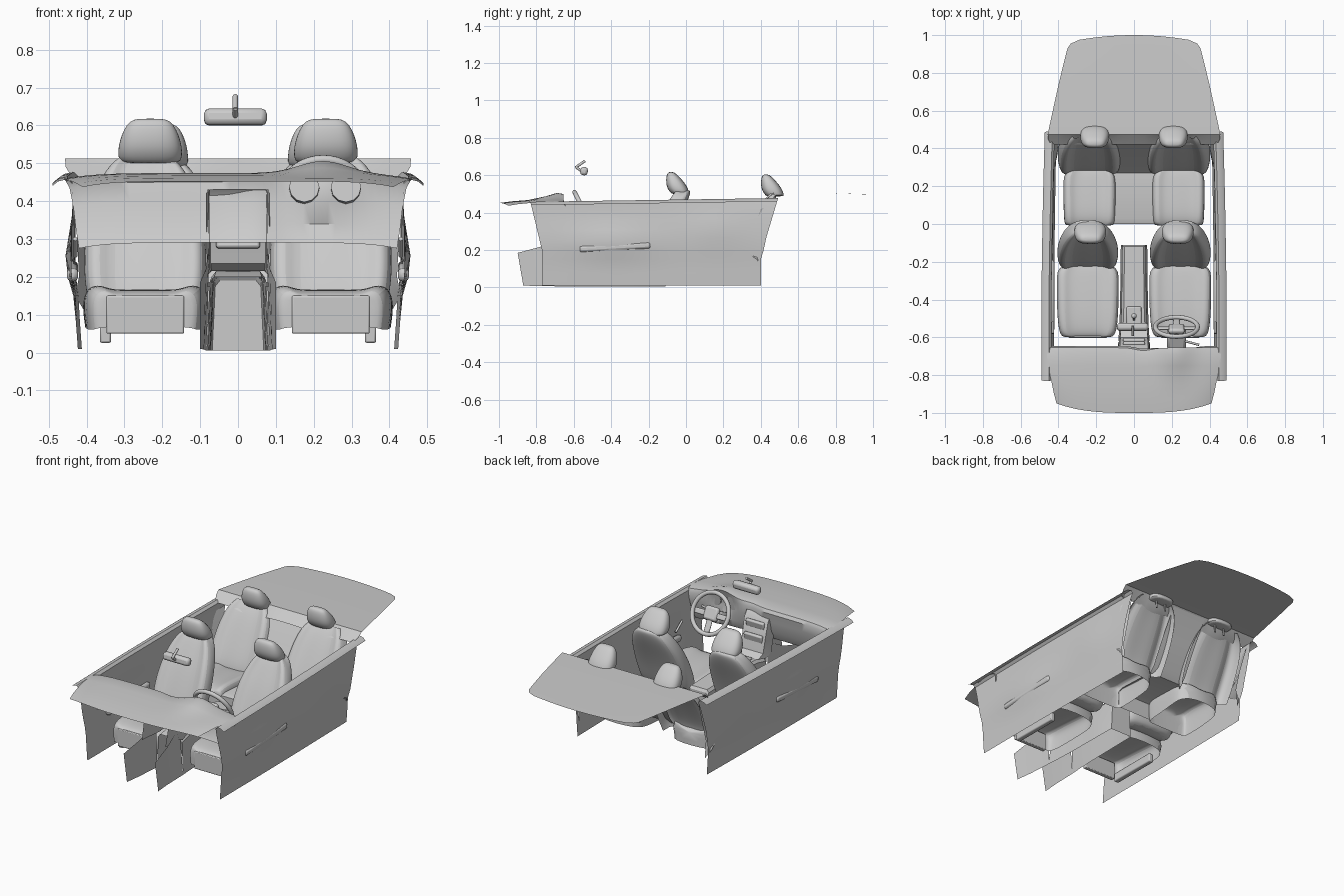
import bpy, bmesh, math
from mathutils import Vector, Matrix

if "Cube" in bpy.data.objects:
    bpy.data.objects.remove(bpy.data.objects["Cube"])


def finish(ob, sub=0, angle=40):
    bpy.context.view_layer.objects.active = ob
    for o in bpy.context.selected_objects:
        o.select_set(False)
    ob.select_set(True)
    bpy.ops.object.shade_smooth_by_angle(angle=math.radians(angle))
    if sub:
        m = ob.modifiers.new("smooth", 'SUBSURF')
        m.levels = m.render_levels = sub
    return ob


def loft(name, rows, closed=False, caps=(False, False), sub=0, angle=40):
    """Skin equal-length rows of points into one surface."""
    bm = bmesh.new()
    vs = [[bm.verts.new(p) for p in r] for r in rows]
    n = len(rows[0])
    for a, b in zip(vs, vs[1:]):
        for i in range(n if closed else n - 1):
            j = (i + 1) % n
            bm.faces.new((a[i], a[j], b[j], b[i]))
    for use, r in zip(caps, (vs[0], vs[-1])):
        if use:
            bm.faces.new(r)
    bmesh.ops.recalc_face_normals(bm, faces=bm.faces)
    me = bpy.data.meshes.new(name)
    bm.to_mesh(me)
    bm.free()
    ob = bpy.data.objects.new(name, me)
    bpy.context.collection.objects.link(ob)
    return finish(ob, sub, angle)


def box(name, loc, size, rot=(0, 0, 0), bevel=0.006):
    bpy.ops.mesh.primitive_cube_add(size=1, location=loc, rotation=rot)
    ob = bpy.context.object
    ob.name = name
    ob.scale = size
    bpy.ops.object.transform_apply(location=False, rotation=False, scale=True)
    m = ob.modifiers.new("bevel", 'BEVEL')
    m.width, m.segments = bevel, 2
    return finish(ob)


def rod(name, a, b, r):
    a, b = Vector(a), Vector(b)
    bpy.ops.mesh.primitive_cylinder_add(vertices=12, radius=r, depth=(b - a).length, location=(a + b) / 2)
    ob = bpy.context.object
    ob.name = name
    ob.rotation_euler = (b - a).to_track_quat('Z', 'Y').to_euler()
    return finish(ob)


def bump(x, c, w):
    return math.exp(-((x - c) / w) ** 2)


def lerp(a, b, t):
    return a + (b - a) * t


# Door panels: profile swept front to back, with rolled top ledge and pocket bulge
door_prof = [(.49, .44), (.475, .452), (.45, .458), (.437, .445), (.436, .40), (.438, .35),
             (.440, .30), (.440, .25), (.438, .20), (.432, .15), (.428, .08), (.423, .01)]
for s, side in ((-1, "left"), (1, "right")):
    rows = []
    for x, z in door_prof:
        y0 = lerp(-.77, -.83, max(0, (z - .2) / .25))
        y1 = lerp(.40, .49, max(0, (z - .15) / .3))
        row = []
        for i in range(25):
            t = i / 24
            y = lerp(y0, y1, t)
            bulge = .016 * bump(y, -.4, .22) * bump(z, .24, .07) + .008 * bump(y, .15, .15) * bump(z, .3, .08)
            taper = .03 * max(0, t - .3) ** 1.5 * (1 if z > .4 else .6)
            lift = .02 * t * (1 if z > .2 else 0)
            row.append((s * (x + bulge - taper), y, z + lift))
        rows.append(row)
    loft(side + "_door_panel", rows)
    box(side + "_armrest", (s * .437, -.38, .215), (.03, .38, .035), (math.radians(3), 0, 0), .012)
    rod(side + "_door_handle", (s * .43, -.58, .30), (s * .43, -.52, .255), .006)

# Dashboard: (y, z, half width); raised hood ahead of the driver
dash_prof = [(-1.0, .452, .41), (-.93, .461, .425), (-.85, .467, .438), (-.75, .472, .458), (-.69, .474, .46),
             (-.655, .468, .455), (-.645, .45, .445), (-.655, .40, .435), (-.665, .34, .428), (-.69, .29, .42)]
rows = []
for k, (y, z, w) in enumerate(dash_prof):
    row = []
    for i in range(41):
        u = i / 20 - 1
        x = u * w
        hood = bump(x, .225, .09)
        yy = y + (.05 * abs(u) ** 3 * max(0, (-.75 - y) / .25))
        zz = z - .015 * abs(u) ** 6
        if 3 <= k <= 5:
            zz += .032 * hood * (.5 if k == 3 else 1)
        if k in (6, 7):
            yy -= .03 * hood
        row.append((x, yy - .015 * bump(x, .05, .06) * (k > 4), zz))
    rows.append(row)
loft("dashboard", rows)
for x in (.175, .285):
    rod("gauge", (x, -.70, .437), (x, -.668, .432), .04)

# Centre stack and console, open underneath
stack = [(-.665, .43, .075), (-.64, .40, .075), (-.615, .30, .073), (-.60, .235, .072), (-.56, .215, .07)]
loft("centre_stack", [[(-w - .01, y - .06, z - .01), (-w, y, z), (w, y, z), (w + .01, y - .06, z - .01)]
                      for y, z, w in stack], angle=30)
for z in (.37, .30):
    box("stack_panel", (0, -.628 + (.34 - z) * .25, z), (.115, .02, .05), (math.radians(-14), 0, 0))
cons = [(-.62, .075, .20), (-.55, .07, .215), (-.44, .066, .215), (-.30, .064, .21), (-.12, .062, .205), (-.11, .06, .19)]
loft("console", [[(-w - .008, y, .005), (-w, y, z - .015), (-w + .012, y, z), (w - .012, y, z),
                  (w, y, z - .015), (w + .008, y, .005)] for y, w, z in cons], caps=(False, True), angle=30)
for s in (-1, 1):
    loft("console_side_panel", [[(s * .10, -.87, .01), (s * .10, -.90, .185)], [(s * .09, -.77, .008), (s * .085, -.77, .22)],
                                [(s * .083, -.62, .005), (s * .075, -.64, .29)]])
    loft("stack_side", [[(s * .075, -.77, .22), (s * .08, -.72, .43)], [(s * .073, -.60, .21), (s * .076, -.66, .43)]])
box("shift_plate", (0, -.495, .217), (.078, .115, .012))
rod("shift_lever", (0, -.51, .215), (0, -.49, .265), .005)
bpy.ops.mesh.primitive_uv_sphere_add(segments=16, ring_count=10, radius=.014, location=(0, -.487, .272))
bpy.context.object.name = "shift_knob"
finish(bpy.context.object)

# Seat parts
FR = (-1, -.93, -.72, -.55, 0, .55, .72, .93, 1)
RISE = (-.03, .01, .016, 0, .004, 0, .016, .01, -.03)


def cushion(name, cx, secs):
    rows = []
    for y, w, zb, zt in secs:
        k = min(1, (zt - zb) / .08)
        rows.append([(cx - w * .95, y, zb)] + [(cx + w * f, y, zt + r * k) for f, r in zip(FR, RISE)]
                    + [(cx + w * .95, y, zb)])
    loft(name, rows, caps=(True, True), sub=2)


def backrest(name, cx, secs, rear=True):
    rows = []
    for z, yf, yb, w in secs:
        d = w / .16
        ring = [(cx + w * f, yf - r * 1.3 * d, z + r * .4) for f, r in zip(FR, RISE)]
        if rear:
            ring += [(cx + w * f, yb - .02 * abs(f) ** 2, z) for f in (.9, .5, 0, -.5, -.9)]
        else:
            ring = [(cx - w, yb, z)] + ring + [(cx + w, yb, z)]
        rows.append(ring)
    loft(name, rows, closed=rear, caps=(rear, rear), sub=2)


def headrest(name, cx, y, z, w):
    prof = [(0, -.015, .045, .85), (.005, -.017, .05, 1), (.03, -.03, .056, 1.04), (.06, -.042, .05, .98),
            (.09, -.055, .036, .84), (.112, -.063, .022, .65), (.118, -.065, .008, .4)]
    rows = []
    for dz, dy, d, k in prof:
        ring = []
        for i in range(20):
            a = i * math.tau / 20
            c, s_ = math.cos(a), math.sin(a)
            ring.append((cx + w * k * math.copysign(abs(c) ** .7, c), y + dy + d * math.copysign(abs(s_) ** .8, s_), z + dz))
        rows.append(ring)
    loft(name, rows, True, (True, True), sub=1, angle=60)
    for s in (-1, 1):
        rod("headrest_post", (cx + s * .03, y - .015, z - .04), (cx + s * .03, y - .018, z + .02), .005)


for s, side in ((-1, "left"), (1, "right")):
    # Front seats
    cx = s * .245
    cushion(side + "_front_cushion", cx, [(-.60, .12, .07, .135), (-.595, .14, .06, .15), (-.56, .158, .06, .163),
                                          (-.45, .166, .065, .165), (-.30, .168, .07, .155), (-.20, .165, .08, .145)])
    box(side + "_cushion_front_flap", (cx, -.59, .10), (.205, .025, .10), bevel=.004)
    backrest(side + "_front_backrest", cx, [(.13, -.225, -.14, .145), (.16, -.22, -.12, .162), (.26, -.18, -.085, .168),
                                            (.36, -.135, -.04, .158), (.44, -.09, 0, .135), (.50, -.055, .025, .10),
                                            (.525, -.03, .025, .06)])
    headrest(side + "_front_headrest", s * .232, -.015, .50, .083)
    box(side + "_seat_rail", (s * .35, -.42, .05), (.03, .3, .05))
    # Rear seats: shells open at the back
    cushion(side + "_rear_cushion", s * .235, [(-.01, .125, .07, .175), (0, .135, .07, .19), (.05, .14, .07, .205),
                                               (.2, .142, .08, .195), (.31, .14, .10, .185)])
    backrest(side + "_rear_backrest", s * .235, [(.15, .28, .32, .16), (.2, .285, .34, .168), (.3, .335, .385, .17),
                                                 (.4, .39, .435, .16), (.47, .435, .465, .135), (.5, .465, .475, .10)], False)
    headrest(side + "_rear_headrest", s * .208, .492, .487, .075)
    # Ragged rear quarter trim
    loft(side + "_quarter_trim", [[(s * .43, .38, .15), (s * .42, .30, .20), (s * .425, .36, .30), (s * .43, .40, .42)],
                                  [(s * .40, .40, .10), (s * .40, .39, .20), (s * .40, .42, .30), (s * .41, .47, .44)]])

# Middle of the rear bench
loft("rear_bench_middle", [[(x, y, z) for x in (-.11, -.04, .04, .11)] for y, z in
                           ((0, .08), (0, .175), (.03, .185), (.27, .175), (.30, .21), (.38, .36), (.45, .475), (.47, .505))])

# Rear parcel deck, rounded at the tail
deck = [(.42, .44, .465), (.45, .455, .49), (.475, .457, .512), (.6, .43, .51), (.75, .397, .506), (.9, .36, .50)]
deck += [(.93, .352, .499), (.955, .335, .498), (.975, .29, .497)]
loft("rear_deck", [[(w * u / 8, y + .025 * (1 - (u / 8) ** 2) * max(0, (y - .75) / .225),
                     z - (.02 * bump(abs(w * u / 8), .22, .08) if y < .47 else 0)) for u in range(-8, 9)]
                   for y, w, z in deck])

# Steering wheel, leaning with the top toward the front
M = Matrix.Translation((.225, -.545, .41)) @ Matrix.Rotation(math.radians(-63), 4, 'X')
rot = M.to_euler()
bpy.ops.mesh.primitive_torus_add(major_segments=40, minor_segments=12, major_radius=.112, minor_radius=.012,
                                 location=M.translation, rotation=rot)
bpy.context.object.name = "steering_rim"
finish(bpy.context.object)
box("steering_hub", M @ Vector((0, 0, -.012)), (.085, .075, .03), rot, .012)
for s in (-1, 1):
    box("steering_spoke", M @ Vector((s * .07, .005, -.01)), (.08, .03, .012), rot)
box("lower_spoke", M @ Vector((0, .068, -.01)), (.035, .08, .012), rot)
box("steering_column", M @ Vector((0, .01, -.075)), (.10, .065, .11), rot, .015)
rod("signal_stalk", (.27, -.62, .385), (.345, -.64, .385), .006)

# Rear-view mirror
box("rear_view_mirror", (-.007, -.545, .622), (.166, .04, .044), (math.radians(-8), 0, 0), .014)
rod("mirror_stem", (-.007, -.555, .62), (-.007, -.59, .645), .007)
rod("mirror_mount", (-.007, -.59, .642), (-.007, -.54, .677), .007)
